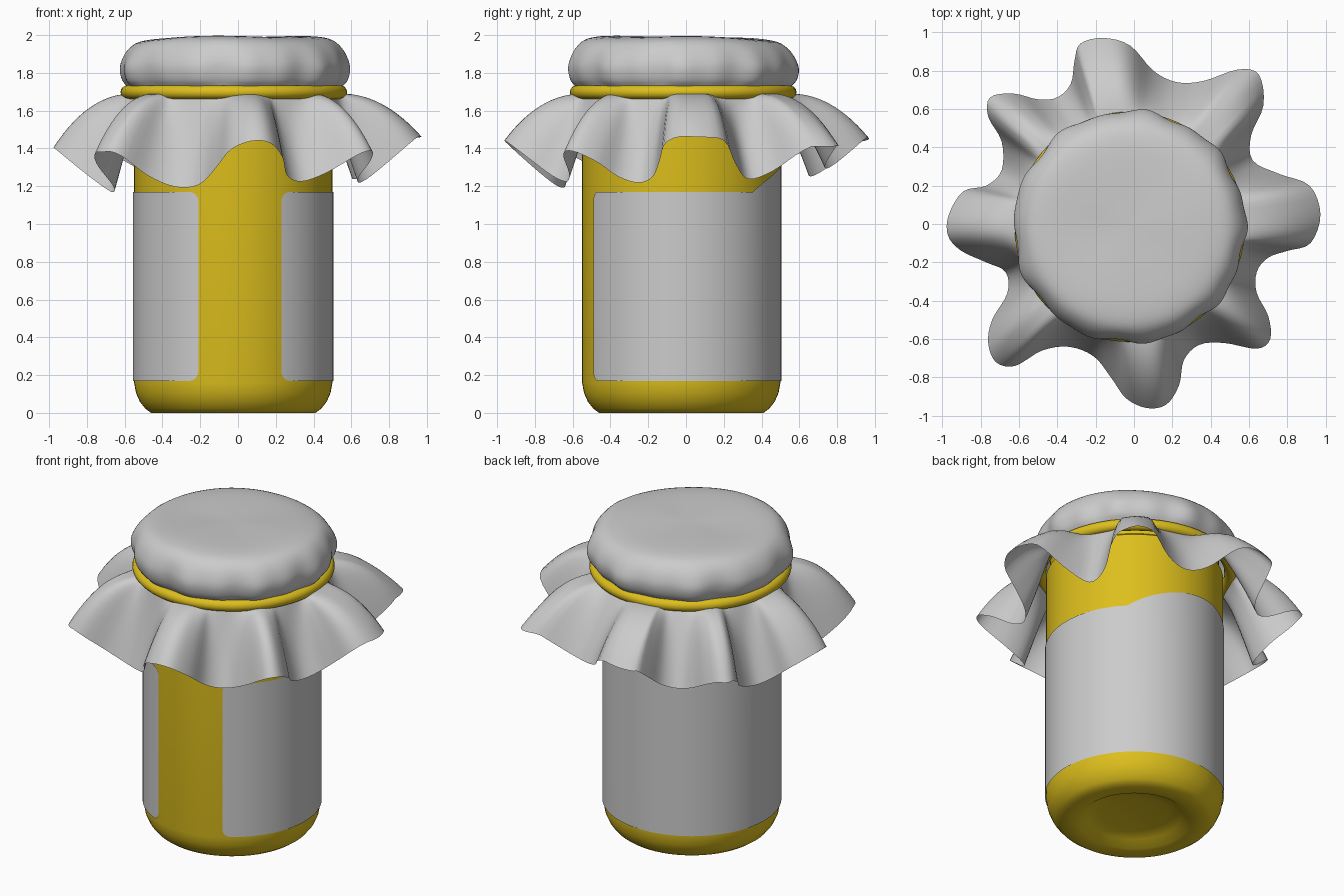
import bpy, bmesh
from math import sin, cos, tau, pi, atan2, hypot, radians, sqrt, asin
from mathutils import Vector

if "Cube" in bpy.data.objects:
    bpy.data.objects.remove(bpy.data.objects["Cube"])

JAR = (-0.025, -0.025)
NECK = (-0.022, -0.015)

yellow = bpy.data.materials.new("yellow")
yellow.diffuse_color = (0.72, 0.52, 0.012, 1)
yellow.use_nodes = True
yellow.node_tree.nodes["Principled BSDF"].inputs["Base Color"].default_value = yellow.diffuse_color


def spline(pts, steps, closed=False):
    """Catmull-Rom curve through 2D points."""
    pts = [Vector(p) for p in pts]
    n = len(pts)
    pick = (lambda i: pts[i % n]) if closed else (lambda i: pts[max(0, min(n - 1, i))])
    out = []
    for i in range(n if closed else n - 1):
        a, b, c, d = (pick(i + k) for k in (-1, 0, 1, 2))
        for s in range(steps):
            t = s / steps
            out.append(0.5 * (2 * b + (c - a) * t + (2 * a - 5 * b + 4 * c - d) * t * t
                              + (3 * b - a - 3 * c + d) * t ** 3))
    if not closed:
        out.append(pts[-1])
    return out


def grid(name, rows, closed=True, mat=None, angle=180):
    """Skin rows of points; rows of length 1 are poles."""
    bm = bmesh.new()
    vr = [[bm.verts.new(p) for p in r] for r in rows]
    for a, b in zip(vr, vr[1:]):
        n = max(len(a), len(b))
        for i in range(n if closed else n - 1):
            j = (i + 1) % n
            if len(a) == 1:
                bm.faces.new((a[0], b[i], b[j]))
            elif len(b) == 1:
                bm.faces.new((a[i], b[0], a[j]))
            else:
                bm.faces.new((a[i], b[i], b[j], a[j]))
    bmesh.ops.recalc_face_normals(bm, faces=bm.faces)
    me = bpy.data.meshes.new(name)
    bm.to_mesh(me)
    bm.free()
    ob = bpy.data.objects.new(name, me)
    bpy.context.collection.objects.link(ob)
    if mat:
        me.materials.append(mat)
    bpy.ops.object.select_all(action='DESELECT')
    ob.select_set(True)
    bpy.context.view_layer.objects.active = ob
    bpy.ops.object.shade_smooth_by_angle(angle=radians(angle))
    return ob


def ring(r, z, c, n=64):
    if r < 1e-5:
        return [(c[0], c[1], z)]
    return [(c[0] + r * cos(tau * i / n), c[1] + r * sin(tau * i / n), z) for i in range(n)]


# Jar body with hollowed base and hidden neck
body = [(0, 0.06), (0.2, 0.052), (0.28, 0.035), (0.33, 0.0), (0.435, 0.0), (0.465, 0.022),
        (0.495, 0.06), (0.515, 0.105), (0.525, 0.16), (0.525, 1.66), (0.50, 1.68),
        (0.50, 1.9), (0, 1.9)]
grid("jar_body", [ring(r, z, JAR) for r, z in body], mat=yellow, angle=40)

# Wrap-around label with rounded corners, open at the front, domed top at the back
R, LOW, HIGH, CORNER = 0.531, 0.17, 1.17, 0.05
start = -tau / 4 + asin(0.255 / R)
end = tau * 3 / 4 - asin(0.185 / R)
length = (end - start) * R
ends = [CORNER * (1 - cos(tau / 4 * k / 6)) for k in range(7)]
arcs = ends + [CORNER + (length - 2 * CORNER) * k / 80 for k in range(1, 80)] + [length - e for e in reversed(ends)]
bottom, top = [], []
for u in arcs:
    d = max(0, CORNER - min(u, length - u))
    inset = CORNER - sqrt(max(0, CORNER ** 2 - d * d))
    a = start + u / R
    dome = (a - radians(46)) / radians(122)
    dome = 0.16 * sin(pi * dome) ** 0.8 if 0 < dome < 1 else 0
    x, y = JAR[0] + R * cos(a), JAR[1] + R * sin(a)
    bottom.append((x, y, LOW + inset))
    top.append((x, y, HIGH - inset + dome))
grid("label", [bottom, top], closed=False)

# Elastic band
bpy.ops.mesh.primitive_torus_add(major_radius=0.564, minor_radius=0.036, major_segments=72,
                                 minor_segments=14, location=(NECK[0], NECK[1], 1.698))
band = bpy.context.object
band.name = "elastic_band"
band.data.materials.append(yellow)
bpy.ops.object.shade_smooth_by_angle(angle=radians(180))

# Hem outline of the cloth, seen from above
hem = [(.972, .05), (.915, .20), (.76, .26), (.62, .33), (.61, .46), (.675, .62), (.65, .78),
       (.54, .805), (.36, .745), (.22, .74), (.10, .80), (-.02, .93), (-.16, .97), (-.28, .94),
       (-.31, .85), (-.33, .73), (-.40, .66), (-.50, .65), (-.63, .68), (-.75, .66), (-.76, .56),
       (-.69, .43), (-.69, .28), (-.77, .20), (-.89, .17), (-.965, .05), (-.97, -.06), (-.90, -.14),
       (-.77, -.20), (-.67, -.25), (-.66, -.36), (-.74, -.50), (-.76, -.62), (-.72, -.72),
       (-.62, -.74), (-.48, -.66), (-.34, -.64), (-.21, -.69), (-.12, -.80), (-.04, -.91),
       (.07, -.96), (.17, -.94), (.235, -.84), (.26, -.71), (.34, -.63), (.47, -.62), (.64, -.65),
       (.71, -.60), (.70, -.48), (.64, -.36), (.64, -.25), (.70, -.175), (.80, -.14), (.92, -.10)]
hem = spline(hem, 4, closed=True)
polar = [(atan2(p.y - NECK[1], p.x - NECK[0]), hypot(p.x - NECK[0], p.y - NECK[1])) for p in hem]


def wrinkled(r, z):
    """One cap row: folds fade out towards the flat top, which tilts slightly."""
    w = max(0, min(1, (1.97 - z) / 0.15)) * max(0, min(1, (z - 1.69) / 0.06))
    flat = max(0, min(1, (z - 1.75) / 0.2))
    row = []
    for a, _ in polar:
        rr = r + w * (0.009 * sin(9 * a + 1) + 0.006 * sin(16 * a + 2 + 2 * sin(a)))
        x, y = rr * cos(a), rr * sin(a)
        zz = z + flat * (0.008 * x - 0.014 * y + 0.006 * (r / 0.5) * sin(3 * a + 1))
        row.append((NECK[0] + x, NECK[1] + y, zz))
    return row


# Cloth: cap over the lid, gathered at the band, flaring into a ruffled skirt
cap = spline([(0.15, 1.988), (0.32, 1.989), (0.44, 1.984), (0.52, 1.965), (0.57, 1.92), (0.598, 1.86),
              (0.603, 1.81), (0.59, 1.76), (0.565, 1.725), (0.555, 1.69)], 3)
rows = [[(NECK[0], NECK[1], 1.987)]] + [wrinkled(p.x, p.y) for p in cap]
STEPS = 14
for s in range(1, STEPS + 1):
    t = s / STEPS
    row = []
    for a, r in polar:
        k = max(0, min(1.05, (r - 0.68) / 0.28))
        # hem droops on the left and on the diagonal ruffles
        hem_z = 1.20 + 0.25 * k - 0.05 * k * sin(2 * a) ** 2 - 0.04 * max(0, -cos(a))
        mid_r, mid_z = 0.595 + 0.185 * k, 1.45 + 0.235 * k
        rad = (1 - t) ** 2 * 0.555 + 2 * t * (1 - t) * mid_r + t * t * r
        z = (1 - t) ** 2 * 1.69 + 2 * t * (1 - t) * mid_z + t * t * hem_z
        row.append((NECK[0] + rad * cos(a), NECK[1] + rad * sin(a), z))
    rows.append(row)
grid("cloth_cover", rows)
